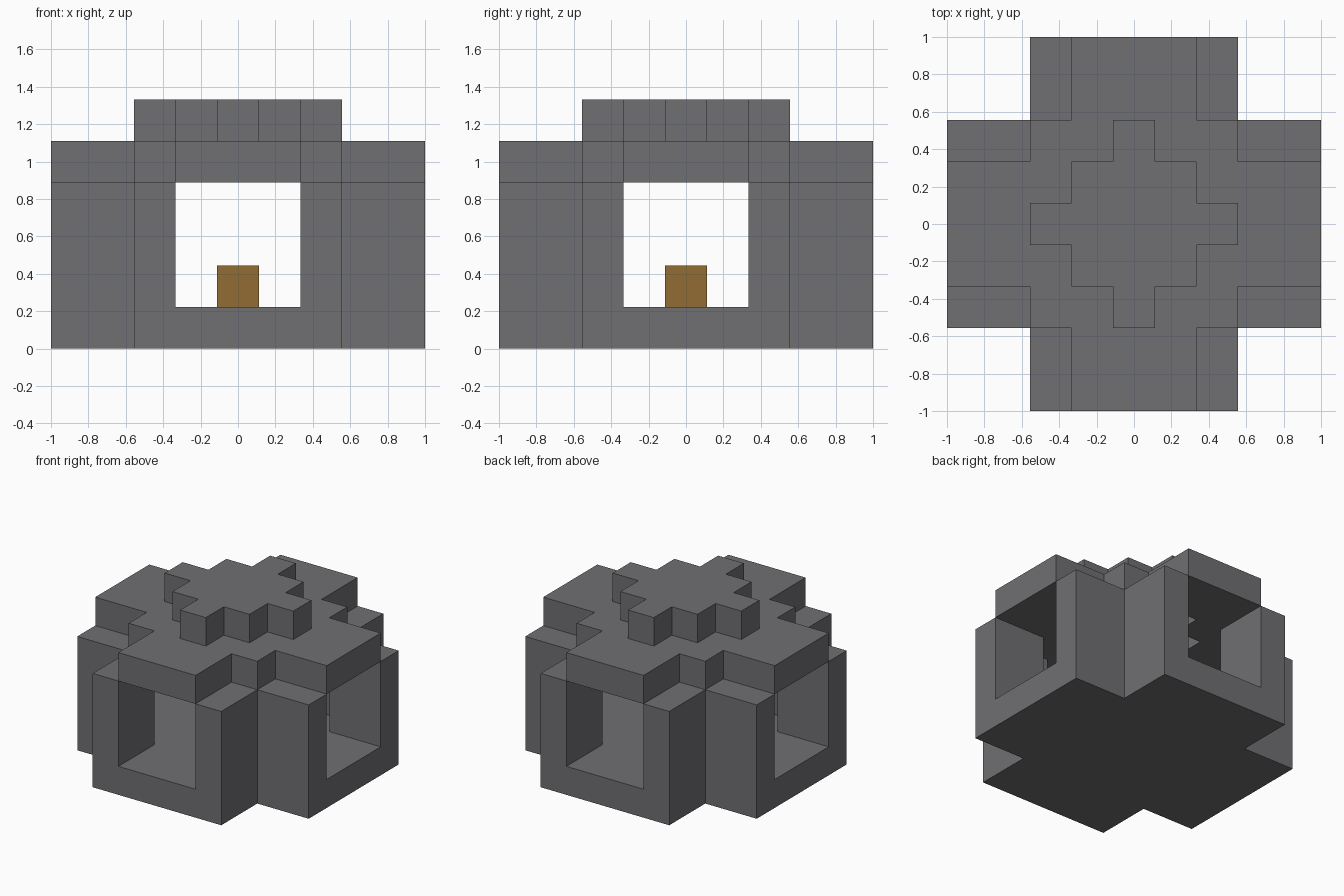
import bpy
import bmesh

old = bpy.data.objects.get("Cube")
if old:
    bpy.data.objects.remove(old, do_unlink=True)

U = 2 / 9      # edge of one block
REACH = 4      # blocks from the middle to the rim


def material(name, rgb):
    m = bpy.data.materials.new(name)
    m.use_nodes = True
    color = (*rgb, 1)
    m.diffuse_color = color
    m.node_tree.nodes["Principled BSDF"].inputs["Base Color"].default_value = color
    return m


def block_layer(name, rule, low, high, mat):
    """Raise every grid cell accepted by rule(|x|, |y|) from low to high blocks."""
    bm = bmesh.new()
    cells = range(-REACH, REACH + 1)
    for i in cells:
        for j in cells:
            if rule(abs(i), abs(j)):
                corners = ((-.5, -.5), (.5, -.5), (.5, .5), (-.5, .5))
                bm.faces.new([bm.verts.new(((i + a) * U, (j + b) * U, low * U))
                              for a, b in corners])
    bmesh.ops.remove_doubles(bm, verts=bm.verts, dist=0.001)
    raised = bmesh.ops.extrude_face_region(bm, geom=bm.faces[:], use_keep_orig=True)
    top = [v for v in raised["geom"] if isinstance(v, bmesh.types.BMVert)]
    bmesh.ops.translate(bm, verts=top, vec=(0, 0, (high - low) * U))
    bmesh.ops.recalc_face_normals(bm, faces=bm.faces)
    bmesh.ops.dissolve_limit(bm, angle_limit=0.01, verts=bm.verts, edges=bm.edges)
    mesh = bpy.data.meshes.new(name)
    bm.to_mesh(mesh)
    bm.free()
    mesh.materials.append(mat)
    obj = bpy.data.objects.new(name, mesh)
    bpy.context.collection.objects.link(obj)
    return obj


stone = material("grey_stone", (0.162, 0.156, 0.165))
wood = material("brown_wood", (0.287, 0.150, 0.034))


# Footprint of the raised cap, also the opening in the roof below it
def cap(x, y):
    return max(x, y) <= 1 or (min(x, y) == 0 and max(x, y) <= 2)


# Stepped roof: a cross over a square, open under the cap
def roof(x, y):
    return (min(x, y) <= 1 or max(x, y) <= 2) and not cap(x, y)


# Cross-shaped floor
block_layer("floor", lambda x, y: min(x, y) <= 2, 0, 1, stone)
# Walls on both sides of each of the four doorways
block_layer("front_back_walls", lambda x, y: x == 2 and y >= 3, 1, 4, stone)
block_layer("side_walls", lambda x, y: y == 2 and x >= 3, 1, 4, stone)
# Roof and cap
block_layer("roof", roof, 4, 5, stone)
block_layer("roof_cap", cap, 5, 6, stone)
# Block in the middle of the room
block_layer("centre_block", lambda x, y: x == 0 and y == 0, 1, 2, wood)
